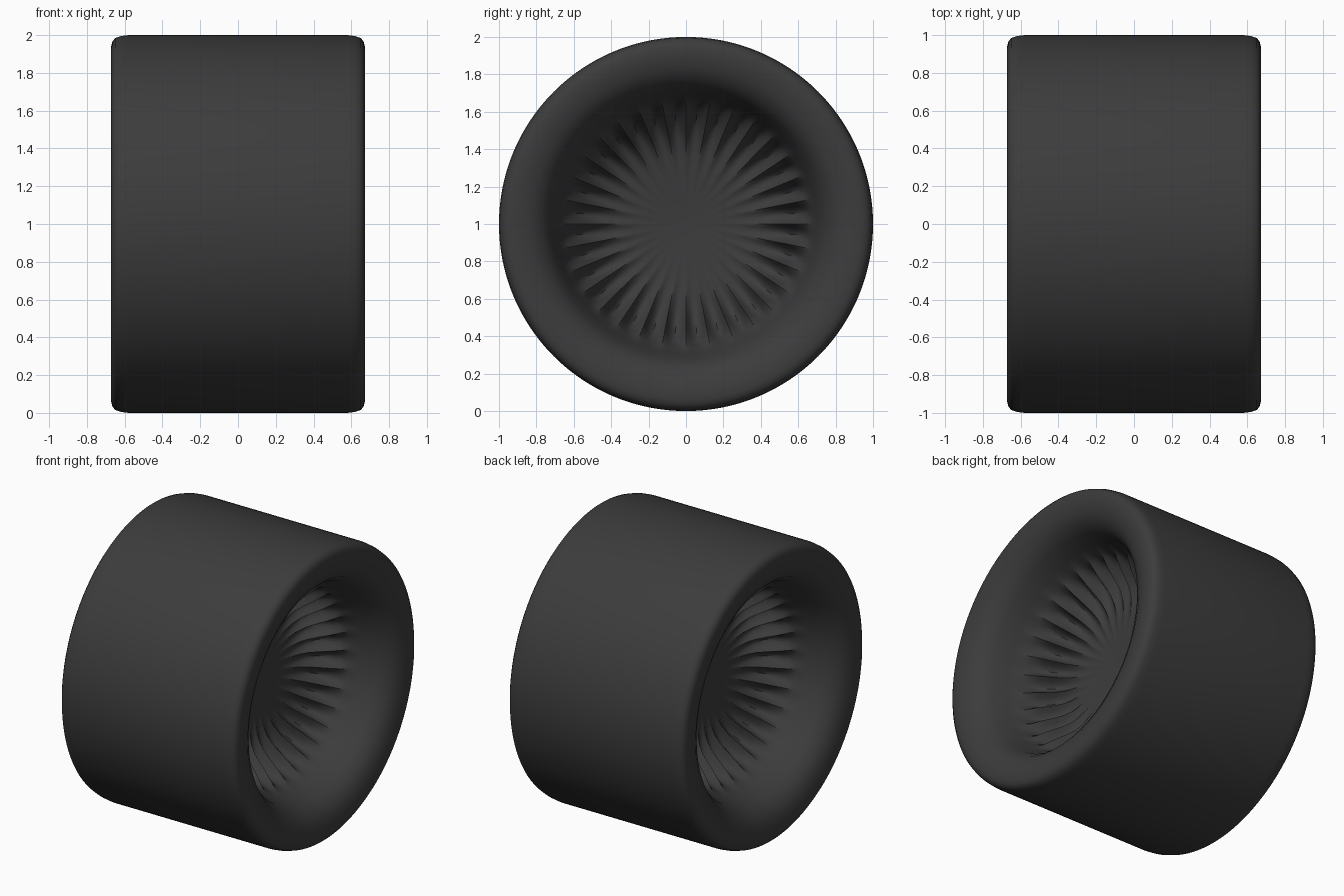
import bpy, bmesh, math
from mathutils import Matrix

if "Cube" in bpy.data.objects:
    bpy.data.objects.remove(bpy.data.objects["Cube"])

FLUTES, SEG = 32, 192
# half profile (x, radius, flute strength) from tread centre to hub centre
PROFILE = [(0, 1, 0), (0.58, 1, 0), (0.62, 0.995, 0), (0.65, 0.985, 0),
           (0.665, 0.965, 0), (0.672, 0.94, 0), (0.67, 0.89, 0), (0.655, 0.83, 0),
           (0.62, 0.77, 0), (0.55, 0.725, 0), (0.45, 0.695, 0), (0.38, 0.67, 0),
           (0.33, 0.64, 0.5), (0.27, 0.60, 1), (0.215, 0.55, 1), (0.175, 0.50, 0.8),
           (0.15, 0.44, 0.5), (0.135, 0.36, 0.25), (0.125, 0.26, 0), (0.115, 0.12, 0)]


def half_wheel(bm):
    rings = []
    for x, r, f in PROFILE:
        ring = []
        for i in range(SEG):
            a = 2 * math.pi * i / SEG
            # scalloped ridges around the dish
            w = f * (abs(math.sin(a * FLUTES / 2)) - 0.5)
            rr, xx = r + 0.045 * w, x - 0.045 * w
            ring.append(bm.verts.new((xx, rr * math.cos(a), 1 + rr * math.sin(a))))
        rings.append(ring)
    for p, q in zip(rings, rings[1:]):
        for i in range(SEG):
            j = (i + 1) % SEG
            bm.faces.new((p[i], p[j], q[j], q[i]))
    hub = bm.verts.new((0.11, 0, 1))
    for i in range(SEG):
        bm.faces.new((rings[-1][i], rings[-1][(i + 1) % SEG], hub))


# wheel: one half, then a copy turned half way round z
bm = bmesh.new()
half_wheel(bm)
copy = bmesh.ops.duplicate(bm, geom=bm.verts[:] + bm.edges[:] + bm.faces[:])
verts = [g for g in copy["geom"] if isinstance(g, bmesh.types.BMVert)]
bmesh.ops.transform(bm, matrix=Matrix.Rotation(math.pi, 4, 'Z'), verts=verts)
bmesh.ops.remove_doubles(bm, verts=bm.verts[:], dist=0.0005)
bmesh.ops.recalc_face_normals(bm, faces=bm.faces[:])
mesh = bpy.data.meshes.new("wheel")
bm.to_mesh(mesh)
bm.free()
wheel = bpy.data.objects.new("wheel", mesh)
bpy.context.collection.objects.link(wheel)

# dark rubber
mat = bpy.data.materials.new("dark_rubber")
mat.diffuse_color = (0.045, 0.045, 0.045, 1)
mat.use_nodes = True
mat.node_tree.nodes["Principled BSDF"].inputs["Base Color"].default_value = mat.diffuse_color
mesh.materials.append(mat)

bpy.context.view_layer.objects.active = wheel
wheel.select_set(True)
bpy.ops.object.shade_smooth_by_angle(angle=math.radians(35))
